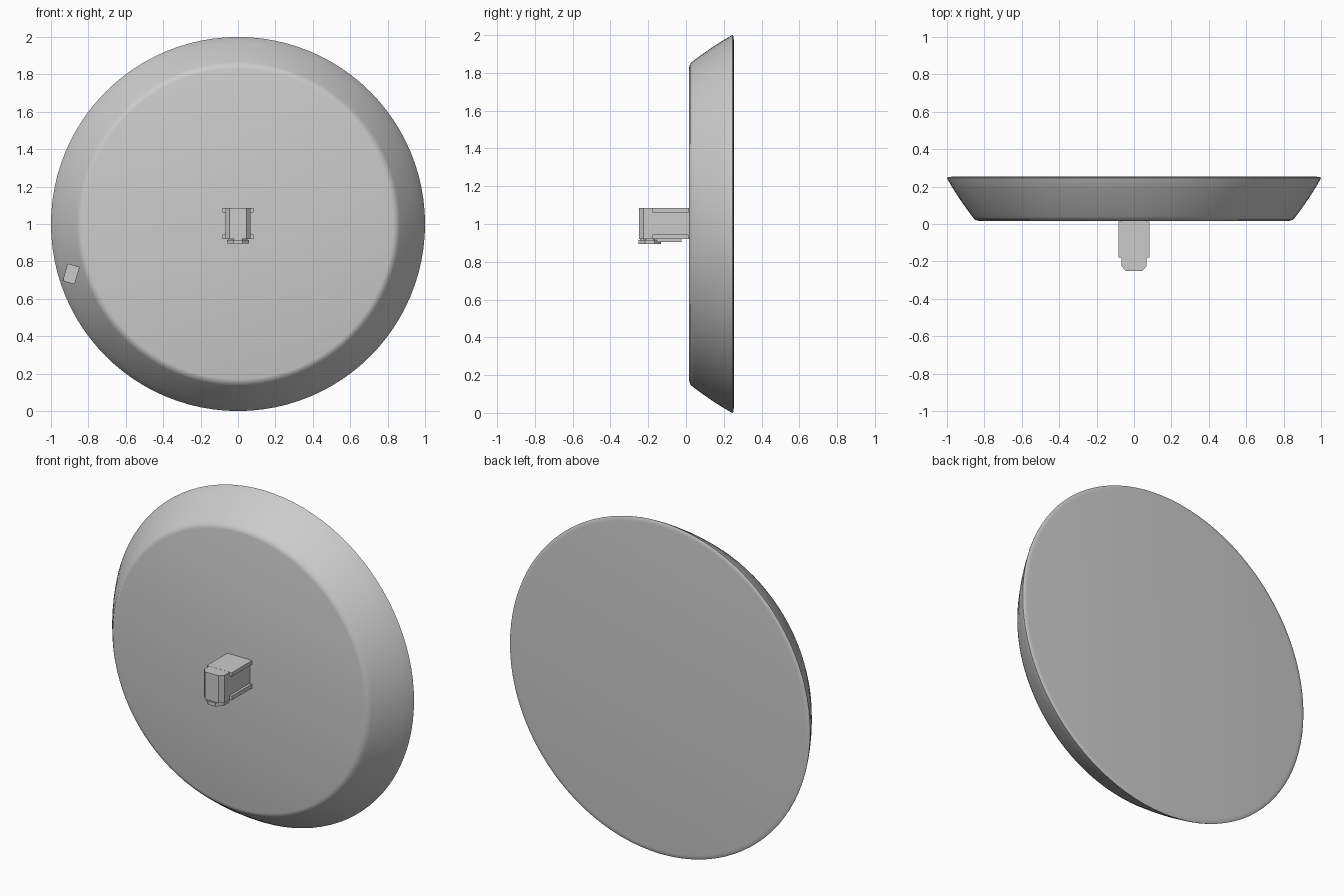
import bpy, bmesh, math
from mathutils import Matrix, Vector

if "Cube" in bpy.data.objects:
    bpy.data.objects.remove(bpy.data.objects["Cube"])


def material(name, v):
    m = bpy.data.materials.new(name)
    m.diffuse_color = (v, v, v, 1)
    m.use_nodes = True
    m.node_tree.nodes["Principled BSDF"].inputs["Base Color"].default_value = m.diffuse_color
    return m


GREY = material("light grey", 0.6)


def finish(bm, name, mat=GREY):
    bmesh.ops.recalc_face_normals(bm, faces=bm.faces)
    me = bpy.data.meshes.new(name)
    bm.to_mesh(me)
    bm.free()
    ob = bpy.data.objects.new(name, me)
    bpy.context.collection.objects.link(ob)
    me.materials.append(mat)
    return ob


def prism(name, outline, z0, z1):
    """Extrude an x/y outline from z0 to z1."""
    bm = bmesh.new()
    face = bm.faces.new([bm.verts.new((x, y, z0)) for x, y in outline])
    ext = bmesh.ops.extrude_face_region(bm, geom=[face])
    verts = [g for g in ext["geom"] if isinstance(g, bmesh.types.BMVert)]
    bmesh.ops.translate(bm, verts=verts, vec=(0, 0, z1 - z0))
    return finish(bm, name)


def rect(x, y0, y1):
    return [(-x, y0), (x, y0), (x, y1), (-x, y1)]


# Dish: (radius, y) profile turned about the y axis, flat front and back
profile = [(0.83, 0.017), (0.85, 0.022), (0.865, 0.04), (0.90, 0.088), (0.935, 0.138),
           (0.97, 0.193), (0.998, 0.241), (1.0, 0.247), (0.993, 0.251), (0.975, 0.253)]
N = 96
bm = bmesh.new()
rings = []
for r, y in profile:
    rings.append([bm.verts.new((r * math.cos(2 * math.pi * i / N), y,
                                1 + r * math.sin(2 * math.pi * i / N))) for i in range(N)])
for a, b in zip(rings, rings[1:]):
    for i in range(N):
        j = (i + 1) % N
        bm.faces.new((a[i], a[j], b[j], b[i]))
bm.faces.new(rings[0])
bm.faces.new(rings[-1])
dish = finish(bm, "dish")

# Small rectangular recess in the sloping rim
bm = bmesh.new()
bmesh.ops.create_cube(bm, size=1, matrix=Matrix.Translation((-0.892, 0.12, 0.733))
                      @ Matrix.Rotation(math.radians(-16.5), 4, 'Y').inverted()
                      @ Matrix.Diagonal(Vector((0.062, 0.24, 0.092, 1))))
cutter = finish(bm, "recess_cutter")
cutter.hide_render = True
mod = dish.modifiers.new("recess", 'BOOLEAN')
mod.object = cutter
mod.operation = 'DIFFERENCE'
mod.solver = 'EXACT'
bpy.context.view_layer.objects.active = dish
dish.select_set(True)
bpy.ops.object.modifier_apply(modifier=mod.name)
bpy.data.objects.remove(cutter)
bpy.ops.object.shade_smooth_by_angle(angle=math.radians(40))

# Mount block with chamfered nose
prism("mount_block", [(-0.068, 0.022), (-0.068, -0.225), (-0.045, -0.25), (0.045, -0.25),
                      (0.068, -0.225), (0.068, 0.022)], 0.92, 1.085)
# Side flanges, top and bottom
prism("top_flange", rect(0.083, -0.178, 0.014), 1.062, 1.0855)
prism("bottom_flange", rect(0.083, -0.178, 0.014), 0.9195, 0.945)
# Underside plate and octagonal foot
prism("underside_plate", rect(0.045, -0.19, -0.025), 0.905, 0.925)
foot = [(0.064 * math.cos(math.pi * (k + 0.5) / 4), -0.192 + 0.064 * math.sin(math.pi * (k + 0.5) / 4))
        for k in range(8)]
prism("foot_pad", foot, 0.895, 0.915)
prism("foot_neck", [(x * 0.85, -0.192 + (y + 0.192) * 0.85) for x, y in foot], 0.912, 0.925)
